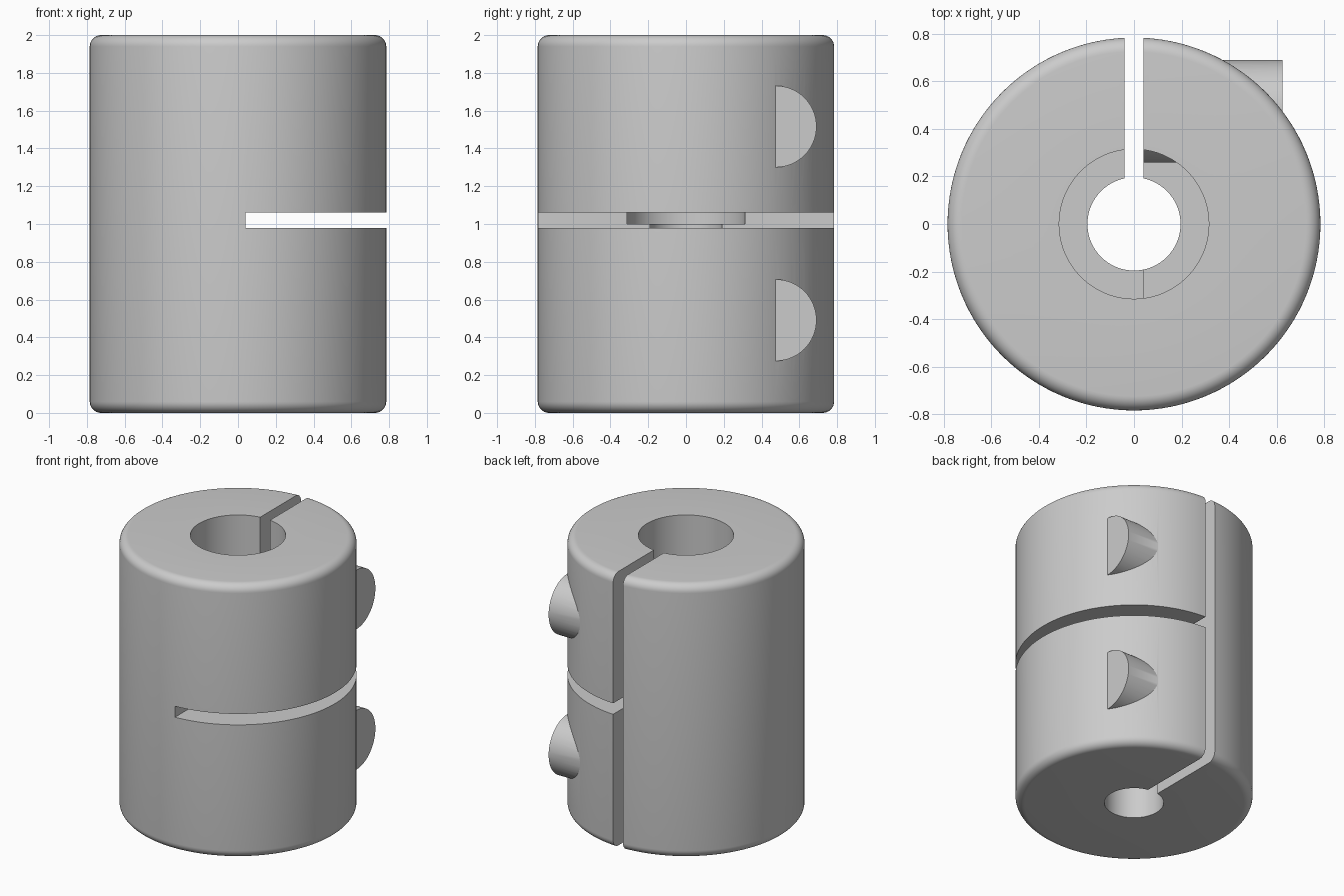
import bpy, bmesh, math
from mathutils import Matrix

if "Cube" in bpy.data.objects:
    bpy.data.objects.remove(bpy.data.objects["Cube"])

R, H, FILLET = 0.785, 2.0, 0.06
BORE_TOP, BORE_BOTTOM, STEP_Z = 0.315, 0.196, 1.0
SLIT = 0.04
SEGMENTS = 128

metal = bpy.data.materials.new("grey_metal")
metal.use_nodes = True
COLOUR = (0.6, 0.6, 0.6, 1)
metal.diffuse_color = COLOUR
metal.node_tree.nodes["Principled BSDF"].inputs["Base Color"].default_value = COLOUR


def make_object(name, bm):
    bmesh.ops.recalc_face_normals(bm, faces=bm.faces)
    mesh = bpy.data.meshes.new(name)
    bm.to_mesh(mesh)
    bm.free()
    mesh.materials.append(metal)
    obj = bpy.data.objects.new(name, mesh)
    bpy.context.collection.objects.link(obj)
    return obj


def box(name, low, high):
    bm = bmesh.new()
    size = [b - a for a, b in zip(low, high)]
    mid = [(a + b) / 2 for a, b in zip(low, high)]
    bmesh.ops.create_cube(bm, size=1, matrix=Matrix.Translation(mid) @ Matrix.Diagonal((*size, 1)))
    return make_object(name, bm)


def combine(target, tool, operation):
    """Apply a boolean and discard the tool."""
    mod = target.modifiers.new(tool.name, "BOOLEAN")
    mod.object, mod.operation, mod.solver = tool, operation, "EXACT"
    bpy.context.view_layer.objects.active = target
    bpy.ops.object.modifier_apply(modifier=mod.name)
    bpy.data.objects.remove(tool)


# Body: closed cross-section with rounded rims and a stepped bore, spun around z
arc = [i * math.pi / 16 for i in range(9)]
inner = R - FILLET
profile = [(BORE_BOTTOM, 0)]
profile += [(inner + FILLET * math.sin(a), FILLET - FILLET * math.cos(a)) for a in arc]
profile += [(inner + FILLET * math.cos(a), H - FILLET + FILLET * math.sin(a)) for a in arc]
profile += [(BORE_TOP, H), (BORE_TOP, STEP_Z), (BORE_BOTTOM, STEP_Z)]
bm = bmesh.new()
verts = [bm.verts.new((r, 0, z)) for r, z in profile]
edges = [bm.edges.new((verts[i - 1], verts[i])) for i in range(len(verts))]
bmesh.ops.spin(bm, geom=verts + edges, cent=(0, 0, 0), axis=(0, 0, 1),
               angle=math.tau, steps=SEGMENTS, use_merge=True)
bmesh.ops.remove_doubles(bm, verts=bm.verts, dist=1e-5)
body = make_object("coupling_body", bm)

# Clamp screws: sideways cylinders that stick out of the right wall
for name, z in (("upper_screw", 1.516), ("lower_screw", 0.491)):
    bm = bmesh.new()
    length = 0.626
    place = Matrix.Translation((length / 2, 0.475, z)) @ Matrix.Rotation(math.pi / 2, 4, "Y")
    bmesh.ops.create_cone(bm, cap_ends=True, segments=64, radius1=0.216, radius2=0.216,
                          depth=length, matrix=place)
    combine(body, make_object(name, bm), "UNION")

# Vertical clamping slit at the back and horizontal slot across one side
combine(body, box("vertical_slit", (-SLIT, 0, -1), (SLIT, 1, 3)), "DIFFERENCE")
combine(body, box("horizontal_slot", (SLIT, -1, 0.98), (1, 1, 1.06)), "DIFFERENCE")

bpy.ops.object.select_all(action="DESELECT")
body.select_set(True)
bpy.context.view_layer.objects.active = body
bpy.ops.object.shade_smooth_by_angle(angle=math.radians(30))
